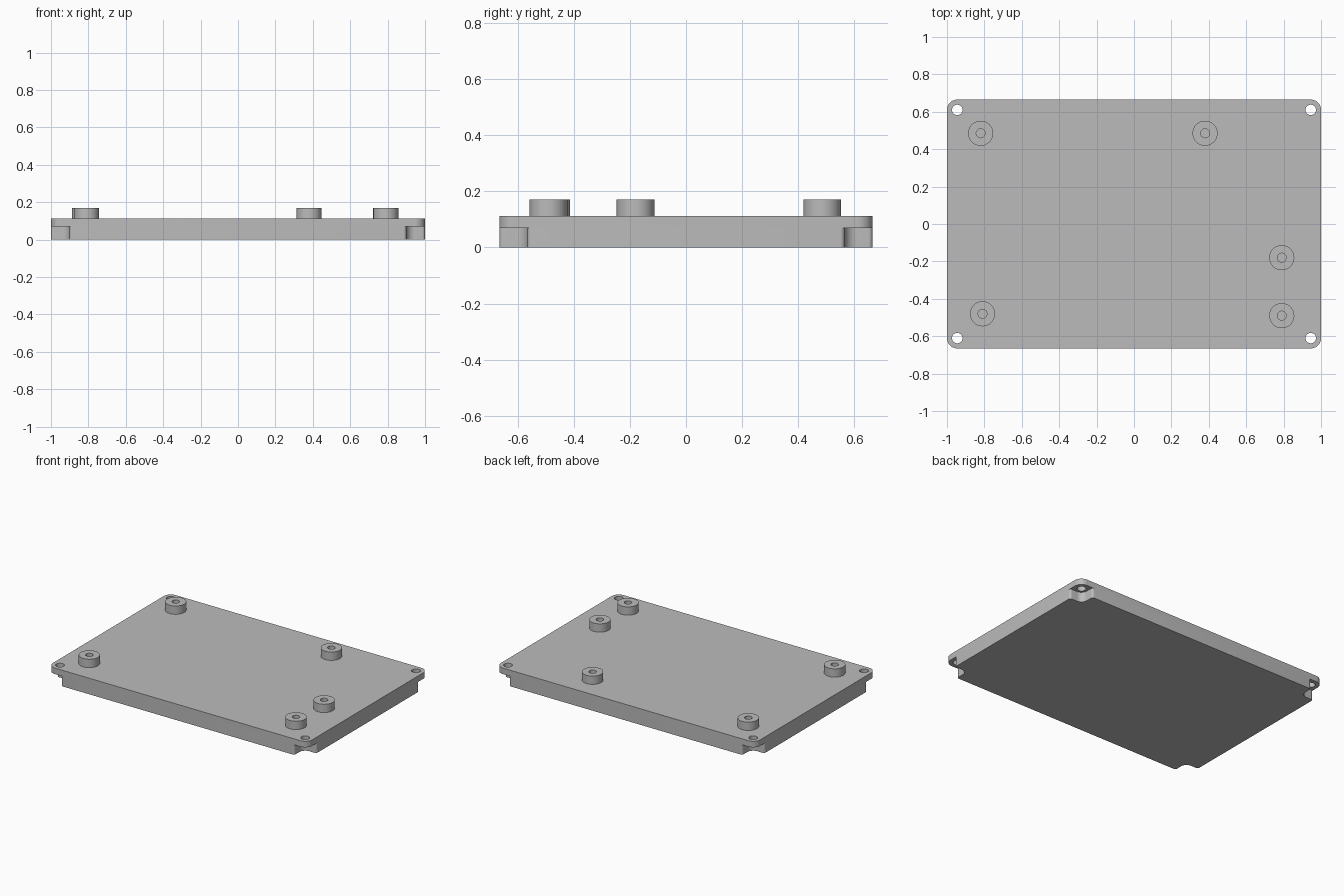
import bpy, bmesh
from math import sin, cos, radians

if "Cube" in bpy.data.objects:
    bpy.data.objects.remove(bpy.data.objects["Cube"], do_unlink=True)

HX, HY, TOP, FLANGE = 1.0, 0.665, 0.112, 0.07
INSET = 0.055            # corner hole distance from each edge

grey = bpy.data.materials.new("plain grey")
grey.use_nodes = True
colour = (0.5, 0.5, 0.5, 1)
grey.diffuse_color = colour
grey.node_tree.nodes["Principled BSDF"].inputs["Base Color"].default_value = colour


def arc(cx, cy, r, a0, a1, n):
    angles = [radians(a0 + (a1 - a0) * i / n) for i in range(n + 1)]
    return [(cx + r * cos(a), cy + r * sin(a)) for a in angles]


def prism(name, outline, z0, z1):
    bm = bmesh.new()
    face = bm.faces.new([bm.verts.new((x, y, z0)) for x, y in outline])
    new = bmesh.ops.extrude_face_region(bm, geom=[face])["geom"]
    bmesh.ops.translate(bm, vec=(0, 0, z1 - z0),
                        verts=[v for v in new if isinstance(v, bmesh.types.BMVert)])
    bmesh.ops.recalc_face_normals(bm, faces=bm.faces)
    mesh = bpy.data.meshes.new(name)
    bm.to_mesh(mesh)
    bm.free()
    mesh.materials.append(grey)
    obj = bpy.data.objects.new(name, mesh)
    bpy.context.collection.objects.link(obj)
    return obj


def circle(x, y, r, n=48):
    return arc(x, y, r, 0, 360, n)[:-1]


def cut(target, cutter):
    mod = target.modifiers.new("cut", 'BOOLEAN')
    mod.object, mod.operation, mod.solver = cutter, 'DIFFERENCE', 'EXACT'
    bpy.context.view_layer.objects.active = target
    bpy.ops.object.modifier_apply(modifier=mod.name)
    bpy.data.objects.remove(cutter, do_unlink=True)


def smooth(obj):
    bpy.ops.object.select_all(action='DESELECT')
    obj.select_set(True)
    bpy.context.view_layer.objects.active = obj
    bpy.ops.object.shade_smooth_by_angle(angle=radians(30))


# Base plate with rounded corners
R = 0.055
outline = []
for i, (sx, sy) in enumerate([(1, 1), (-1, 1), (-1, -1), (1, -1)]):
    outline += arc(sx * (HX - R), sy * (HY - R), R, 90 * i, 90 * i + 90, 12)
plate = prism("base_plate", outline, 0, TOP)

# Rounded screw notch, measured inward from a corner, with filleted mouths
r, f = 0.045, 0.015
w = INSET + r
notch = (arc(w + f, f, f, 270, 180, 6) + arc(INSET, INSET, r, 0, 90, 14)
         + arc(f, w + f, f, 270, 180, 6)
         + [(-0.05, w + f), (-0.05, -0.05), (w + f, -0.05)])
for sx in (-1, 1):
    for sy in (-1, 1):
        shape = [(sx * (HX - u), sy * (HY - v)) for u, v in notch]
        cut(plate, prism("notch_cutter", shape, -0.05, FLANGE))
        hole = circle(sx * (HX - INSET), sy * (HY - INSET), 0.028)
        cut(plate, prism("hole_cutter", hole, -0.05, TOP + 0.05))
smooth(plate)

# Hollow standoffs on the top face
for i, (x, y) in enumerate([(-0.82, 0.485), (0.38, 0.485), (0.79, -0.18),
                            (0.79, -0.49), (-0.81, -0.48)]):
    boss = prism(f"standoff_{i + 1}", circle(x, y, 0.067), TOP - 0.002, 0.17)
    cut(boss, prism("bore_cutter", circle(x, y, 0.024, 32), 0, 0.3))
    smooth(boss)
